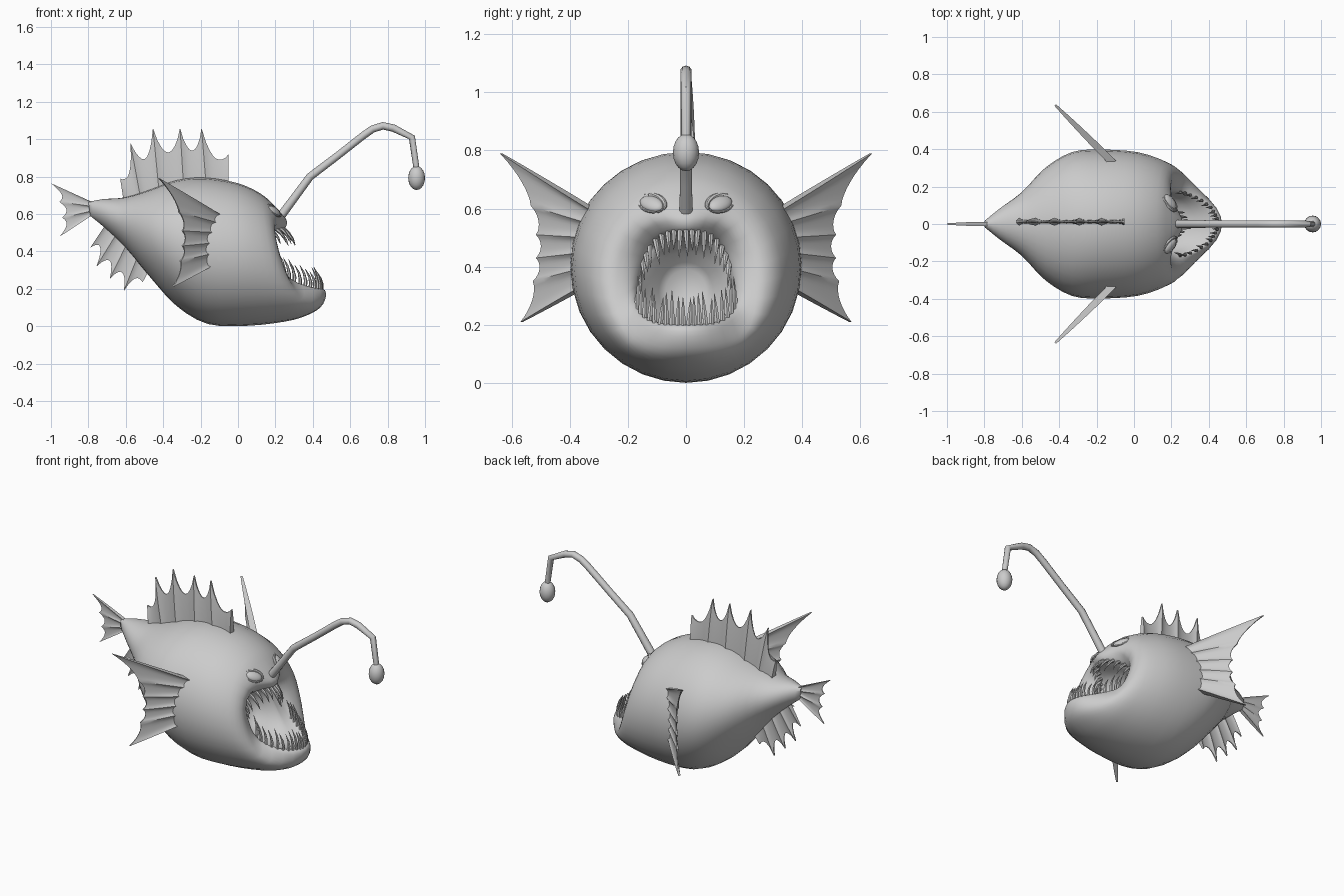
import bpy, bmesh, random
from math import sin, cos, pi, radians, atan2, copysign
from mathutils import Vector, Matrix

if "Cube" in bpy.data.objects:
    bpy.data.objects.remove(bpy.data.objects["Cube"])

random.seed(4)


def finish(name, bm, angle=40):
    bmesh.ops.recalc_face_normals(bm, faces=bm.faces[:])
    me = bpy.data.meshes.new(name)
    bm.to_mesh(me)
    bm.free()
    me.shade_smooth()
    me.set_sharp_from_angle(angle=radians(angle))
    ob = bpy.data.objects.new(name, me)
    bpy.context.collection.objects.link(ob)
    return ob


def bridge(bm, rings):
    # skin a list of closed vertex loops and cap both ends
    for r, q in zip(rings, rings[1:]):
        for j in range(len(r)):
            k = (j + 1) % len(r)
            bm.faces.new((r[j], r[k], q[k], q[j]))
    bm.faces.new(rings[0])
    bm.faces.new(rings[-1])


def tube(bm, pts, radii, sides=8):
    pts = [Vector(p) for p in pts]
    rings = []
    for i, p in enumerate(pts):
        t = (pts[min(i + 1, len(pts) - 1)] - pts[max(i - 1, 0)]).normalized()
        ref = Vector((0, 1, 0)) if abs(t.y) < 0.9 else Vector((1, 0, 0))
        u = t.cross(ref).normalized()
        v = t.cross(u)
        rings.append([bm.verts.new(p + radii[i] * (u * cos(2 * pi * j / sides) + v * sin(2 * pi * j / sides)))
                      for j in range(sides)])
    bridge(bm, rings)


# Body sections: top x, top z, bottom x, bottom z, half width, side bow, pear
sections = [
    (-.80, .665, -.79, .59, .02, 0, 0),
    (-.72, .68, -.71, .525, .085, 0, 0),
    (-.60, .69, -.60, .42, .17, 0, 0),
    (-.47, .73, -.48, .275, .30, 0, 0),
    (-.33, .78, -.33, .11, .385, 0, 0),
    (-.18, .795, -.16, .012, .398, 0, 0),
    (.00, .765, .05, .003, .383, 0, 0),
    (.12, .71, .25, .025, .33, .01, .01),
    (.19, .65, .36, .055, .275, .045, .04),
    (.24, .595, .44, .10, .222, .11, .08),
    (.262, .56, .47, .16, .185, .16, .14),
    (.25, .525, .455, .20, .163, .18, .20),
    (.20, .51, .38, .19, .155, .15, .18),
    (.10, .48, .22, .16, .15, .03, .08),
    (.02, .39, .04, .24, .07, 0, 0),
]


def section_point(s, a):
    # a is the true direction around the superelliptic section
    tx, tz, bx, bz, w, bow, pear = s
    n = 2 + 6 * max(bow, 0)
    r = (abs(cos(a)) ** n + abs(sin(a)) ** n) ** (-1 / n)
    c, y = r * cos(a), r * sin(a)
    return Vector(((tx + bx) / 2 + c * (tx - bx) / 2 - bow * y * y,
                   w * y * (1 - pear * c),
                   (tz + bz) / 2 + c * (tz - bz) / 2))


def spline(i, t):
    g = [sections[min(max(k, 0), len(sections) - 1)] for k in range(i - 1, i + 3)]
    return [.5 * (2 * b + (c - a) * t + (2 * a - 5 * b + 4 * c - d) * t * t + (3 * b - a - 3 * c + d) * t ** 3)
            for a, b, c, d in zip(*g)]


bm = bmesh.new()
SIDES = 32
loft = [spline(i, k / 3) for i in range(len(sections) - 1) for k in range(3)] + [sections[-1]]
bridge(bm, [[bm.verts.new(section_point(s, 2 * pi * j / SIDES)) for j in range(SIDES)] for s in loft])
finish("body", bm, 60)

# Teeth follow the mouth rim
rim = sections[11]


def teeth(name, count, centre, spread, direction, length, inward):
    bm = bmesh.new()
    for i in range(count):
        a = centre + spread * (2 * i / (count - 1) - 1)
        p = section_point(rim, a)
        d = Vector(direction).normalized()
        d.y = -p.y * inward + random.uniform(-.08, .08)
        ln = length * random.uniform(.75, 1.15)
        p = p - d * .015 - Vector((.012, 0, 0))
        bend = Vector((.012, 0, 0))
        tube(bm, [p, p + d * ln * .4 + bend, p + d * ln * .75 + bend, p + d * (ln + .015)],
             [.010, .009, .006, .001], 6)
    finish(name, bm)


teeth("upper_teeth", 17, 0, radians(70), (.065, 0, -.085), .105, .8)
teeth("lower_teeth", 22, pi, radians(58), (-.025, 0, .11), .115, .4)


# Fins: ribs run root to tip, thin scalloped membrane between
def fin(name, roots, tips, depth, thick, place, power=.75):
    bm = bmesh.new()
    K, M = 8, 5
    cols = []
    for i in range(len(roots) - 1):
        for k in range(K + (i == len(roots) - 2)):
            s = k / K
            r = Vector(roots[i]).lerp(Vector(roots[i + 1]), s)
            e = Vector(tips[i]).lerp(Vector(tips[i + 1]), s)
            e = e.lerp(r, depth * max(sin(pi * s), 0) ** power)
            cols.append((r, e, thick * (.45 + .55 * abs(2 * s - 1) ** 3)))
    side = {}
    for sg in (1, -1):
        side[sg] = [[bm.verts.new(place(*r.lerp(e, m / M), sg * h * (1 - .7 * (m / M) ** 2)))
                     for m in range(M + 1)] for r, e, h in cols]
        for a, b in zip(side[sg], side[sg][1:]):
            for m in range(M):
                bm.faces.new((a[m], b[m], b[m + 1], a[m + 1]))
    border = [(c, 0) for c in range(len(cols))] + [(len(cols) - 1, m) for m in range(1, M + 1)]
    border += [(c, M) for c in range(len(cols) - 2, -1, -1)] + [(0, m) for m in range(M - 1, 0, -1)]
    for (c, m), (d, n) in zip(border, border[1:] + border[:1]):
        bm.faces.new((side[1][c][m], side[1][d][n], side[-1][d][n], side[-1][c][m]))
    finish(name, bm, 35)


def middle(a, b, t):
    return Vector((a, t, b))


fin("dorsal_fin",
    [(-.61, .66), (-.52, .68), (-.42, .70), (-.29, .73), (-.17, .75), (-.05, .74)],
    [(-.63, .79), (-.575, .98), (-.455, 1.06), (-.31, 1.06), (-.195, 1.06), (-.05, .92)],
    .38, .02, lambda a, b, t: Vector((a, t + .012, b)))
fin("tail_fin",
    [(-.77, .66), (-.77, .64), (-.77, .62), (-.77, .60)],
    [(-1.0, .765), (-.955, .665), (-.94, .58), (-.953, .48)], .17, .012, middle)
fin("belly_fin",
    [(-.69, .57), (-.64, .51), (-.59, .45), (-.53, .39), (-.47, .31)],
    [(-.79, .42), (-.757, .32), (-.685, .255), (-.61, .19), (-.51, .235)], .33, .016, middle)

for s, label in ((1, "left"), (-1, "right")):
    fin(label + "_side_fin",
        [(0, .60), (0, .55), (0, .50), (0, .45), (0, .40), (0, .345)],
        [(.44, .79), (.29, .61), (.265, .51), (.265, .43), (.28, .35), (.34, .21)],
        .08, .02,
        lambda a, b, t, s=s: Vector((-.11 - .707 * a + .707 * t, s * (.325 + .707 * a + .707 * t), b)))

    # Almond eye sunk in the head, with a slanted lid above and a thin one below
    d = Vector((.08, -.09 * s, -.04)).normalized()
    n = Vector((.7, .3 * s, .65))
    n = (n - d * n.dot(d)).normalized()
    u = n.cross(d)
    u = u if u.z > 0 else -u
    c = section_point(spline(8, .15), s * .47) - n * .004
    frame = Matrix((d, u, n)).transposed().to_4x4()
    bm = bmesh.new()
    bmesh.ops.create_uvsphere(bm, u_segments=16, v_segments=10, radius=1,
                              matrix=Matrix.Translation(c) @ frame @ Matrix.Diagonal((.05, .03, .018, 1)))
    finish(label + "_eye", bm)
    bm = bmesh.new()
    for lift, rad in ((.034, .011), (-.032, .005)):
        arc = [c + d * .058 * cos(k * pi / 10) + u * lift * sin(k * pi / 10) for k in range(11)]
        tube(bm, arc, [rad * (.4 + .6 * sin(k * pi / 10)) for k in range(11)], 8)
    finish(label + "_eyelids", bm)

# Lure stalk and bulb
bm = bmesh.new()
stalk = [(.20, .55), (.30, .685), (.385, .80), (.53, .91), (.67, 1.02), (.72, 1.055), (.775, 1.072),
         (.83, 1.06), (.93, 1.01), (.955, .84)]
tube(bm, [(x, 0, z) for x, z in stalk], [.024, .022, .021] + [.02] * 5 + [.018, .016], 10)
finish("lure_stalk", bm)
bm = bmesh.new()
bmesh.ops.create_uvsphere(bm, u_segments=16, v_segments=10, radius=1,
                          matrix=Matrix.Translation((.955, 0, .793)) @ Matrix.Diagonal((.045, .045, .064, 1)))
finish("lure_bulb", bm)
